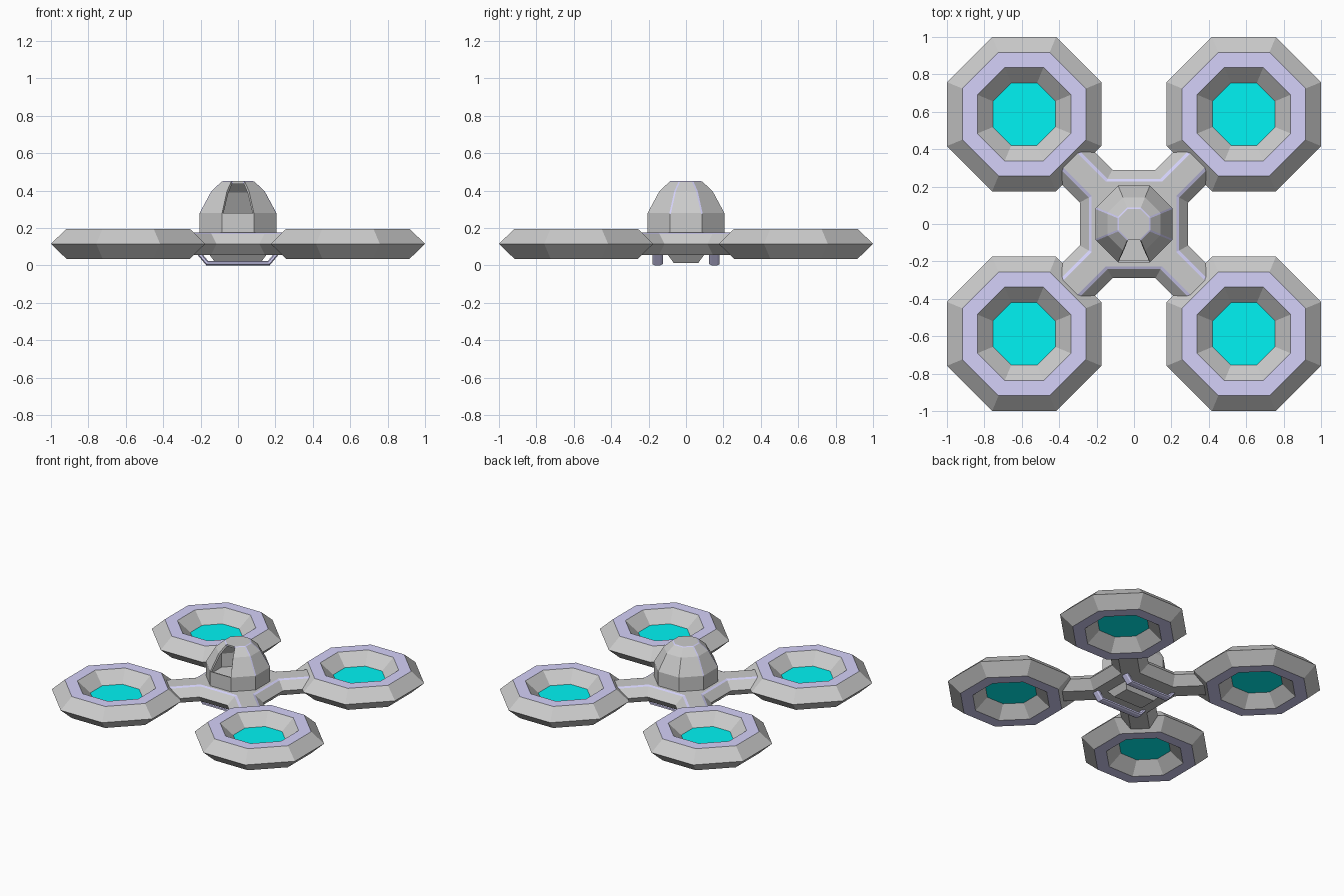
import bpy, bmesh
from math import pi, cos, sin
from mathutils import Vector

if "Cube" in bpy.data.objects:
    bpy.data.objects.remove(bpy.data.objects["Cube"])


def material(name, color):
    m = bpy.data.materials.new(name)
    m.diffuse_color = color
    m.use_nodes = True
    m.node_tree.nodes["Principled BSDF"].inputs["Base Color"].default_value = m.diffuse_color
    return m


GREY = material("grey", (0.8, 0.8, 0.8, 1))
LAVENDER = material("lavender", (0.66, 0.64, 0.95, 1))
CYAN = material("cyan", (0.0, 0.9, 0.9, 1))


def octagon(apothem, z):
    r = apothem / cos(pi / 8)
    return [Vector((r * cos(pi / 8 + i * pi / 4), r * sin(pi / 8 + i * pi / 4), z)) for i in range(8)]


def rect(x, y, z):
    return [Vector(p) for p in ((x, y, z), (-x, y, z), (-x, -y, z), (x, -y, z))]


def cross(side, k, z, reach=0.375):
    # four diagonal arms joined by straight sides
    a, b = reach + k / 2, reach - k / 2
    pts = []
    for q in range(4):
        for x, y in ((side, side - k), (a, b), (b, a), (side - k, side)):
            for _ in range(q):
                x, y = -y, x
            pts.append(Vector((x, y, z)))
    return pts


def loft(loops, closed=False, bottom=True, top=True, mats=None):
    bm = bmesh.new()
    rings = [[bm.verts.new(p) for p in loop] for loop in loops]
    n = len(rings[0])
    pairs = list(zip(rings, rings[1:])) + ([(rings[-1], rings[0])] if closed else [])
    for s, (a, b) in enumerate(pairs):
        for i in range(n):
            f = bm.faces.new((a[i], a[(i + 1) % n], b[(i + 1) % n], b[i]))
            f.material_index = mats[s] if mats else 0
    if not closed and bottom:
        bm.faces.new(rings[0][::-1])
    if not closed and top:
        bm.faces.new(rings[-1])
    bmesh.ops.recalc_face_normals(bm, faces=bm.faces)
    return bm


def finish(bm, name, mats, loc=(0, 0, 0)):
    me = bpy.data.meshes.new(name)
    bm.to_mesh(me)
    bm.free()
    for m in mats:
        me.materials.append(m)
    ob = bpy.data.objects.new(name, me)
    ob.location = loc
    bpy.context.collection.objects.link(ob)
    return ob


def trim(bm, edges, width):
    # thin lavender chamfer
    bmesh.ops.bevel(bm, geom=edges, offset=width, offset_type='OFFSET', segments=1,
                    profile=0.5, affect='EDGES', material=1)


# Four rotor ducts with glowing discs
C = 0.5875
PROFILE = [(0.167, 0.115), (0.25, 0.195), (0.33, 0.195), (0.4125, 0.115), (0.33, 0.035), (0.25, 0.035)]
for sx, xn in ((-1, "left"), (1, "right")):
    for sy, yn in ((-1, "front"), (1, "back")):
        ring = loft([octagon(a, z) for a, z in PROFILE], closed=True, mats=[0, 1, 0, 0, 1, 0])
        finish(ring, f"rotor_duct_{yn}_{xn}", [GREY, LAVENDER], (C * sx, C * sy, 0))
        disc = bmesh.new()
        disc.faces.new([disc.verts.new(p) for p in octagon(0.167, 0.115)])
        finish(disc, f"rotor_disc_{yn}_{xn}", [CYAN], (C * sx, C * sy, 0))

# Cross-shaped body with trimmed top edge
body = loft([cross(0.235, 0.09, 0.055), cross(0.29, 0.175, 0.115), cross(0.235, 0.09, 0.175)])
trim(body, [e for e in body.edges if all(v.co.z > 0.17 for v in e.verts)], 0.009)
finish(body, "body_frame", [GREY, LAVENDER])

# Faceted dome shell, open at the upper front
dome = loft([octagon(a, z) for a, z in ((0.205, 0.17), (0.205, 0.28), (0.142, 0.397), (0.085, 0.45))],
            bottom=False)
opening = [f for f in dome.faces
           if f.calc_center_median().y < -0.08 and abs(f.calc_center_median().x) < 0.01
           and f.calc_center_median().z > 0.29]
bmesh.ops.delete(dome, geom=opening, context='FACES')
trim(dome, [e for e in dome.edges if not e.is_boundary and
            (all(v.co.z > 0.44 for v in e.verts) or
             (all(v.co.z > 0.27 for v in e.verts) and abs(e.verts[0].co.z - e.verts[1].co.z) > 0.01
              and all(abs(v.co.y) < abs(v.co.x) for v in e.verts)))], 0.005)
shell = finish(dome, "dome", [GREY, LAVENDER])
solid = shell.modifiers.new("thickness", 'SOLIDIFY')
solid.thickness = 0.014
solid.offset = -1

# Belly pod
finish(loft([rect(0.12, 0.065, 0.012), rect(0.155, 0.1, 0.06)]), "belly_pod", [GREY])

# Landing skids: bars along x with raised ends
for y, n in ((-0.152, "front"), (0.152, "back")):
    w, t, c = 0.028, 0.012, 0.006
    section = [(-w, -t + c), (-w + c * 2, -t), (w - c * 2, -t), (w, -t + c),
               (w, t - c), (w - c * 2, t), (-w + c * 2, t), (-w, t - c)]
    loops = []
    for x, z, lean in ((-0.21, 0.066, -0.8), (-0.165, 0.012, -0.4), (0.165, 0.012, 0.4), (0.21, 0.066, 0.8)):
        loops.append([Vector((x + lean * -h, y + d, z + h * (0.5 if abs(lean) > 0.5 else 1)))
                      for d, h in section])
    finish(loft(loops), f"landing_skid_{n}", [LAVENDER])
